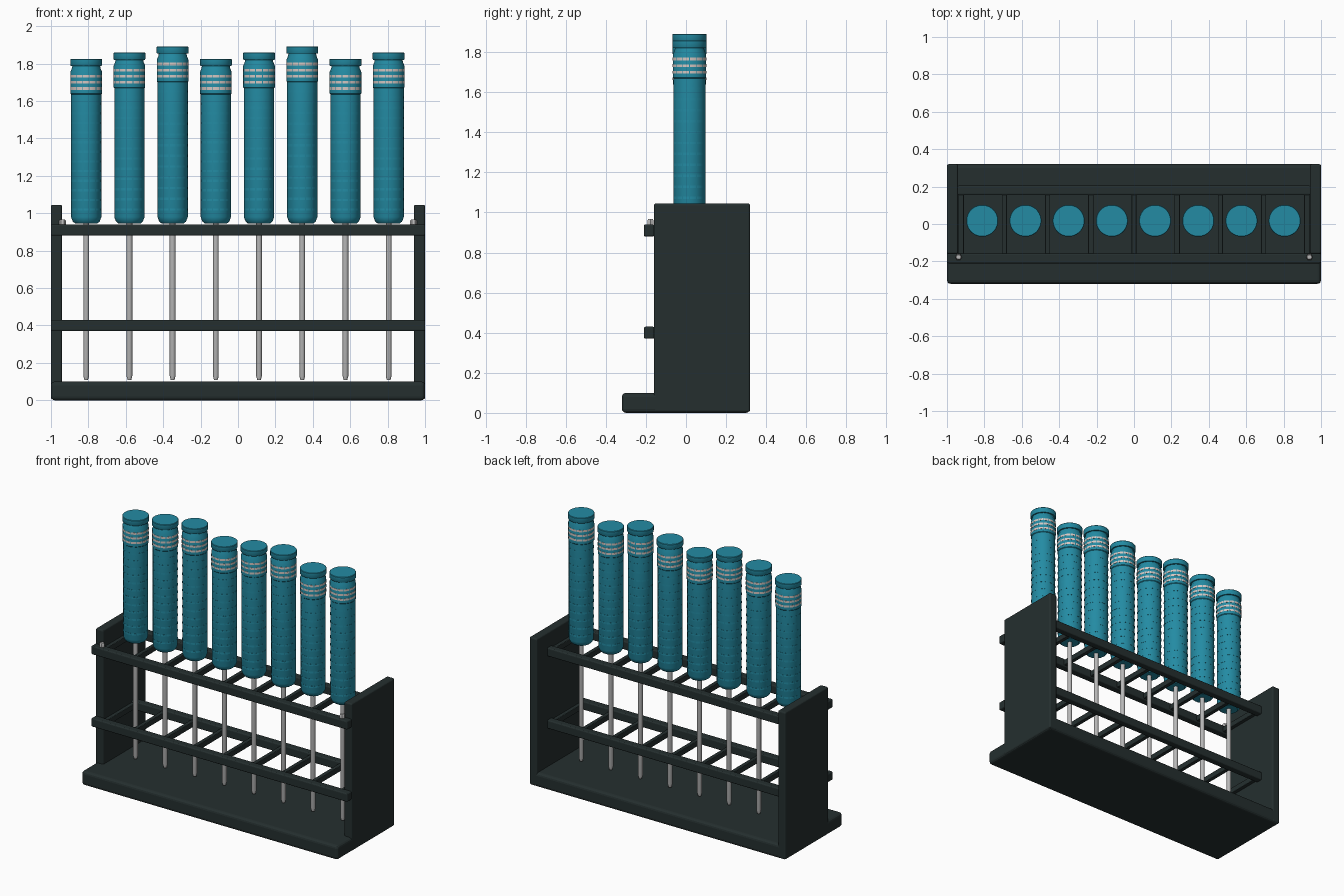
import bpy, bmesh, math

if "Cube" in bpy.data.objects:
    bpy.data.objects.remove(bpy.data.objects["Cube"])


def material(name, rgb):
    m = bpy.data.materials.new(name)
    m.diffuse_color = (*rgb, 1)
    m.use_nodes = True
    m.node_tree.nodes["Principled BSDF"].inputs["Base Color"].default_value = m.diffuse_color
    return m


RACK = material("dark green grey", (0.018, 0.028, 0.028))
TEAL = material("teal", (0.017, 0.26, 0.37))
STEEL = material("steel grey", (0.48, 0.48, 0.48))
PALE = material("pale band", (0.66, 0.57, 0.54))


def finish(bm, name, mat, smooth=False):
    bmesh.ops.recalc_face_normals(bm, faces=bm.faces)
    me = bpy.data.meshes.new(name)
    bm.to_mesh(me)
    bm.free()
    ob = bpy.data.objects.new(name, me)
    bpy.context.collection.objects.link(ob)
    me.materials.append(mat)
    if smooth:
        bpy.ops.object.select_all(action='DESELECT')
        bpy.context.view_layer.objects.active = ob
        ob.select_set(True)
        bpy.ops.object.shade_smooth_by_angle(angle=math.radians(35))
    return ob


def box(name, lo, hi, bevel, mat=RACK):
    bm = bmesh.new()
    bmesh.ops.create_cube(bm, size=1)
    for v in bm.verts:
        for i in range(3):
            v.co[i] = lo[i] if v.co[i] < 0 else hi[i]
    ob = finish(bm, name, mat)
    mod = ob.modifiers.new("bevel", 'BEVEL')
    mod.width, mod.segments = bevel, 3
    return ob


def lathe(name, profile, x, y, sides, mat):
    # profile: (radius, z) from bottom to top, closed with end caps
    bm = bmesh.new()
    rings = []
    for r, z in profile:
        rings.append([bm.verts.new((x + r * math.sin(2 * math.pi * (k + .5) / sides),
                                    y + r * math.cos(2 * math.pi * (k + .5) / sides), z))
                      for k in range(sides)])
    for a, b in zip(rings, rings[1:]):
        for k in range(sides):
            j = (k + 1) % sides
            bm.faces.new((a[k], a[j], b[j], b[k]))
    bm.faces.new(rings[0])
    bm.faces.new(rings[-1])
    return finish(bm, name, mat, smooth=True)


def hoops(name, levels, r, h, x, y, sides, mat):
    # thin open bands that just break through the flats of the body
    bm = bmesh.new()
    for z in levels:
        prof = [(r - .006, z - h / 2), (r, z - h / 2), (r, z + h / 2), (r - .006, z + h / 2)]
        rings = [[bm.verts.new((x + q * math.sin(2 * math.pi * k / sides),
                                y + q * math.cos(2 * math.pi * k / sides), w))
                  for k in range(sides)] for q, w in prof]
        for i in range(4):
            a, b = rings[i], rings[(i + 1) % 4]
            for k in range(sides):
                j = (k + 1) % sides
                bm.faces.new((a[k], a[j], b[j], b[k]))
    return finish(bm, name, mat, smooth=True)


# rack: base and end panels
box("base", (-1, -.32, 0), (1, .32, .1), .02)
for s, side in ((-1, "left"), (1, "right")):
    xs = sorted((s * .94, s * 1.0))
    box(f"{side}_panel", (xs[0], -.16, .005), (xs[1], .32, 1.045), .01)
    # screw on the front rail
    lathe(f"{side}_screw", [(.018, .93), (.018, .96), (.013, .967)], s * .938, -.177, 6, STEEL)

# two levels of rails with dividers
PITCH = .231
for level, z in (("lower", .37), ("upper", .88)):
    box(f"{level}_front_rail", (-1, -.21, z), (1, -.158, z + .06), .008)
    box(f"{level}_back_rail", (-.945, .155, z), (.945, .205, z + .06), .008)
    for i in range(-4, 5):
        x = i * PITCH
        box(f"{level}_divider_{i + 5}", (x - .014, -.165, z + .01), (x + .014, .16, z + .05), .004)

# eight tubes on thin rods
Y = .0175
for i in range(8):
    x = (i - 3.5) * PITCH - .003
    top = 1.826 + .0325 * (i % 3)
    lathe(f"rod_{i + 1}", [(.010, .108), (.016, .13), (.016, .96)], x, Y, 12, STEEL)
    lathe(f"tube_body_{i + 1}",
          [(.060, .946), (.072, .956), (.081, .98), (.081, top - .19), (.0845, top - .186),
           (.0845, top - .07), (.076, top - .05), (.074, top - .035)], x, Y, 14, TEAL)
    lathe(f"tube_cap_{i + 1}", [(.083, top - .038), (.0855, top - .034), (.0855, top - .003),
                                (.083, top)], x, Y, 32, TEAL)
    # grip ribs and pale marker bands
    count = 12
    hoops(f"grip_ribs_{i + 1}", [1.02 + k * (top - .24 - 1.02) / (count - 1) for k in range(count)],
          .0805, .012, x, Y, 42, TEAL)
    hoops(f"marker_bands_{i + 1}", [top - .093, top - .126, top - .159],
          .0843, .014, x, Y, 42, PALE)
